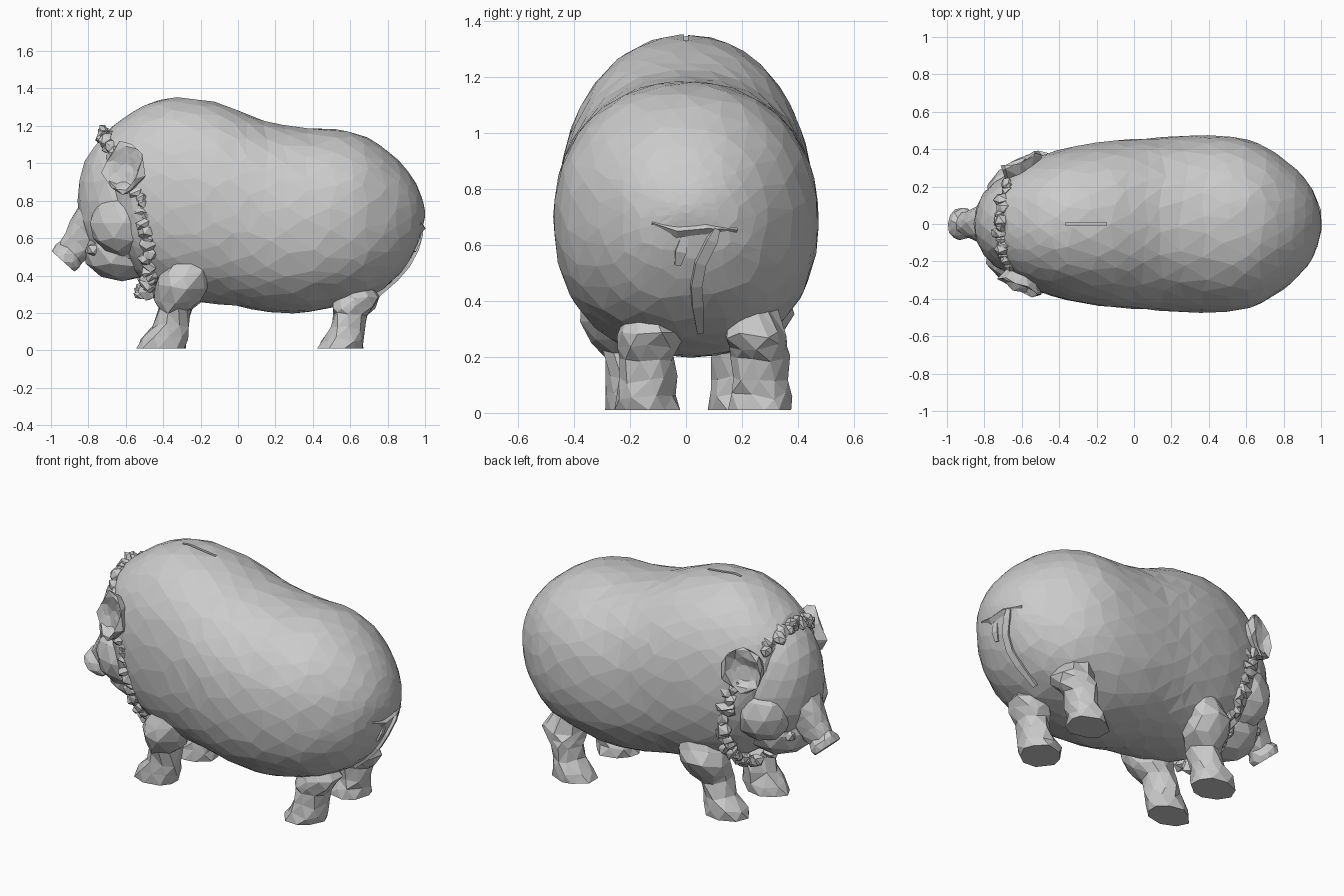
import bpy, bmesh, math, random
from mathutils import Vector, Matrix, Euler

if "Cube" in bpy.data.objects:
    bpy.data.objects.remove(bpy.data.objects["Cube"])

random.seed(7)


def rnd(a):
    return random.uniform(-a, a)


def finish(name, bm):
    bmesh.ops.triangulate(bm, faces=[f for f in bm.faces if len(f.verts) == 4])
    bmesh.ops.recalc_face_normals(bm, faces=bm.faces)
    me = bpy.data.meshes.new(name)
    bm.to_mesh(me)
    bm.free()
    ob = bpy.data.objects.new(name, me)
    bpy.context.collection.objects.link(ob)
    return ob


def skin(bm, rings):
    """Bridge closed rings of points and cap both ends."""
    vs = [[bm.verts.new(p) for p in r] for r in rings]
    n = len(vs[0])
    for a, b in zip(vs, vs[1:]):
        for i in range(n):
            bm.faces.new((a[i], a[(i + 1) % n], b[(i + 1) % n], b[i]))
    bm.faces.new(vs[0])
    bm.faces.new(vs[-1])


def frame(origin, zaxis, yaxis):
    z = Vector(zaxis).normalized()
    x = Vector(yaxis).cross(z).normalized()
    y = z.cross(x)
    m = Matrix((x, y, z)).transposed().to_4x4()
    m.translation = origin
    return m


def column(name, rows, sides, jitter=0.08, mat=Matrix(), dz=0.0):
    """Faceted loft through rows of (x, y, z, rx, ry); dz roughens inner rows."""
    rings = []
    for j, (x, y, z, rx, ry) in enumerate(rows):
        ring = []
        for i in range(sides):
            a = 2 * math.pi * (i + j % 2 * .5 + rnd(0.2)) / sides
            k = 1 + rnd(jitter)
            h = rnd(dz) if 0 < j < len(rows) - 1 else 0
            ring.append(mat @ Vector((x + rx * k * math.cos(a), y + ry * k * math.sin(a), z + h)))
        rings.append(ring)
    bm = bmesh.new()
    skin(bm, rings)
    return finish(name, bm)


def spline(pts, t):
    """Smooth interpolation through tuples, t measured in points."""
    i = max(0, min(int(t), len(pts) - 2))
    f = t - i
    p0, p1, p2, p3 = (pts[max(0, min(len(pts) - 1, i + k))] for k in (-1, 0, 1, 2))
    return [0.5 * (2 * b + (c - a) * f + (2 * a - 5 * b + 4 * c - d) * f * f
                   + (3 * b - a - 3 * c + d) * f ** 3) for a, b, c, d in zip(p0, p1, p2, p3)]


def blob(name, centre, radii, sub=2, jitter=0.02):
    bm = bmesh.new()
    bmesh.ops.create_icosphere(bm, subdivisions=sub, radius=1)
    for v in bm.verts:
        k = 1 + rnd(jitter)
        v.co = Vector(c + r * q * k for c, r, q in zip(centre, radii, v.co))
    return finish(name, bm)


# Body: x, top z, bottom z, half width
body_rows = [(-.72, 1.10, .85, .12), (-.69, 1.18, .72, .23), (-.6, 1.25, .48, .32),
             (-.5, 1.31, .36, .365), (-.35, 1.353, .28, .41), (-.15, 1.335, .25, .443),
             (0, 1.285, .235, .455), (.15, 1.225, .205, .465), (.35, 1.19, .20, .475),
             (.55, 1.18, .24, .465), (.7, 1.135, .28, .415), (.85, 1.025, .39, .31),
             (.945, .905, .53, .2), (.985, .81, .65, .1), (1.0, .745, .715, .02)]


def body_point(t, a):
    x, top, bot, w = spline(body_rows, t)
    c, s = math.cos(a), math.sin(a)
    e = 2 / (2.15 if s > 0 else 2.3)
    return Vector((x, math.copysign(abs(c) ** e, c) * w,
                   (top + bot) / 2 + math.copysign(abs(s) ** e, s) * (top - bot) / 2))


bm = bmesh.new()
sides, rows = 26, 24
last = len(body_rows) - 1
rings = []
for j in range(rows + 1):
    inner = 0 < j < rows
    ring = []
    for i in range(sides):
        t = j / rows * last + (rnd(.15) if inner else 0)
        ring.append(body_point(t, 2 * math.pi * (i + j % 2 * .5 + rnd(.22)) / sides))
    rings.append(ring)
skin(bm, rings)
body = finish("body", bm)

# Coin slot cut along the back
bm = bmesh.new()
bmesh.ops.create_cube(bm, size=1)
cutter = finish("slot_cutter", bm)
cutter.scale = (.22, .016, .07)
cutter.location = (-.255, 0, 1.35)
cutter.rotation_euler.y = .08
cutter.hide_render = True
cutter.hide_set(True)
mod = body.modifiers.new("slot", 'BOOLEAN')
mod.object = cutter
mod.operation = 'DIFFERENCE'
mod.solver = 'EXACT'

# Head, jaw and snout
blob("head", (-.58, 0, .80), (.28, .28, .40), 3, .012)
blob("jaw", (-.62, 0, .545), (.215, .20, .18), 2, .03)
snout = frame((-.765, 0, .665), (-.67, 0, -.74), (0, 1, 0))
column("snout", [(0, 0, -.1, .16, .17), (0, 0, -.02, .135, .14), (0, 0, .06, .12, .10),
                 (0, 0, .13, .095, .08), (0, 0, .19, .082, .065), (0, 0, .222, .088, .09),
                 (0, 0, .255, .08, .085)], 11, .05, snout, .008)

for s, side in ((-1, "right"), (1, "left")):
    blob(f"cheek_{side}", (-.615, s * .165, .68), (.18, .155, .18), 2, .03)
    blob(f"mouth_corner_{side}", (-.76, s * .11, .54), (.05, .035, .04), 1, .2)

    # Cupped ear opening outwards and forwards, pointed at the top
    ear = frame((-.60, s * .305, .96), (-.38, s * .9, .1), (.2, 0, 1))
    column(f"ear_{side}", [(0, 0, -.09, .06, .07), (0, 0, -.03, .10, .11), (0, .01, .03, .118, .14),
                           (0, .01, .045, .105, .125), (0, 0, .025, .075, .09),
                           (0, -.01, .005, .04, .05)], 9, .1, ear, .012)

    # Front leg with broad shoulder, foot stepping forwards
    y = s * .19
    column(f"front_leg_{side}", [(-.25, s * .29, .50, .07, .05), (-.275, s * .265, .41, .14, .11),
                                 (-.30, s * .25, .34, .15, .13), (-.315, s * .225, .26, .125, .12),
                                 (-.335, y, .21, .088, .10), (-.36, y, .13, .095, .10),
                                 (-.395, y, .07, .125, .105), (-.405, y, .01, .13, .105)],
           9, .1, dz=.015)
    # Rear leg, stance slightly uneven
    y = .265 if s > 0 else -.14
    column(f"rear_leg_{side}", [(.58, y * .88, .40, .09, .08), (.635, y * .92, .28, .125, .115),
                                (.62, y * .96, .235, .115, .11), (.605, y, .19, .092, .10),
                                (.585, y, .12, .09, .10), (.555, y, .06, .115, .11),
                                (.55, y, .01, .12, .115)], 9, .1, dz=.015)

# Rough mane of chunky overlapping tufts framing the face
mane_path = [(-.71, 0, 1.155), (-.70, .10, 1.13), (-.67, .20, 1.07), (-.60, .28, .98),
             (-.53, .335, .83), (-.50, .34, .70), (-.48, .315, .56), (-.47, .255, .44),
             (-.48, .17, .35), (-.50, .07, .31)]
bm = bmesh.new()
for s in (-1, 1):
    for k in range(34):
        c = Vector(spline(mane_path, k / 33 * (len(mane_path) - 1)))
        if .88 < c.z < 1.05:  # the ear covers this stretch
            continue
        c += Vector((rnd(.02), rnd(.008), rnd(.012)))
        c.y *= s
        turn = Euler((rnd(.6), rnd(1.2), rnd(.5))).to_matrix()
        r = Vector((random.uniform(.035, .06), random.uniform(.025, .04), random.uniform(.03, .05)))
        for v in bmesh.ops.create_icosphere(bm, subdivisions=1, radius=1)["verts"]:
            v.co = c + turn @ Vector(q * w * (1 + rnd(.3)) for q, w in zip(v.co, r))
finish("mane", bm)

# Curled tail lying against the rump
curve = bpy.data.curves.new("tail", 'CURVE')
curve.dimensions = '3D'
curve.bevel_depth = .028
curve.bevel_resolution = 0
curve.use_fill_caps = True
for pts in ([(.965, -.12, .68), (.975, -.03, .65), (.972, .07, .66), (.94, .18, .655)],
            [(.975, .11, .66), (.965, .09, .62), (.943, .05, .54), (.90, .035, .46),
             (.84, .04, .39), (.74, .05, .29)],
            [(.97, 0, .65), (.955, -.02, .58), (.94, -.03, .53)]):
    sp = curve.splines.new('POLY')
    sp.points.add(len(pts) - 1)
    for n, (p, q) in enumerate(zip(sp.points, pts)):
        p.co = (*q, 1)
        p.radius = .55 if n in (0, len(pts) - 1) else 1
    sp.use_smooth = False
tail = bpy.data.objects.new("tail", curve)
bpy.context.collection.objects.link(tail)
